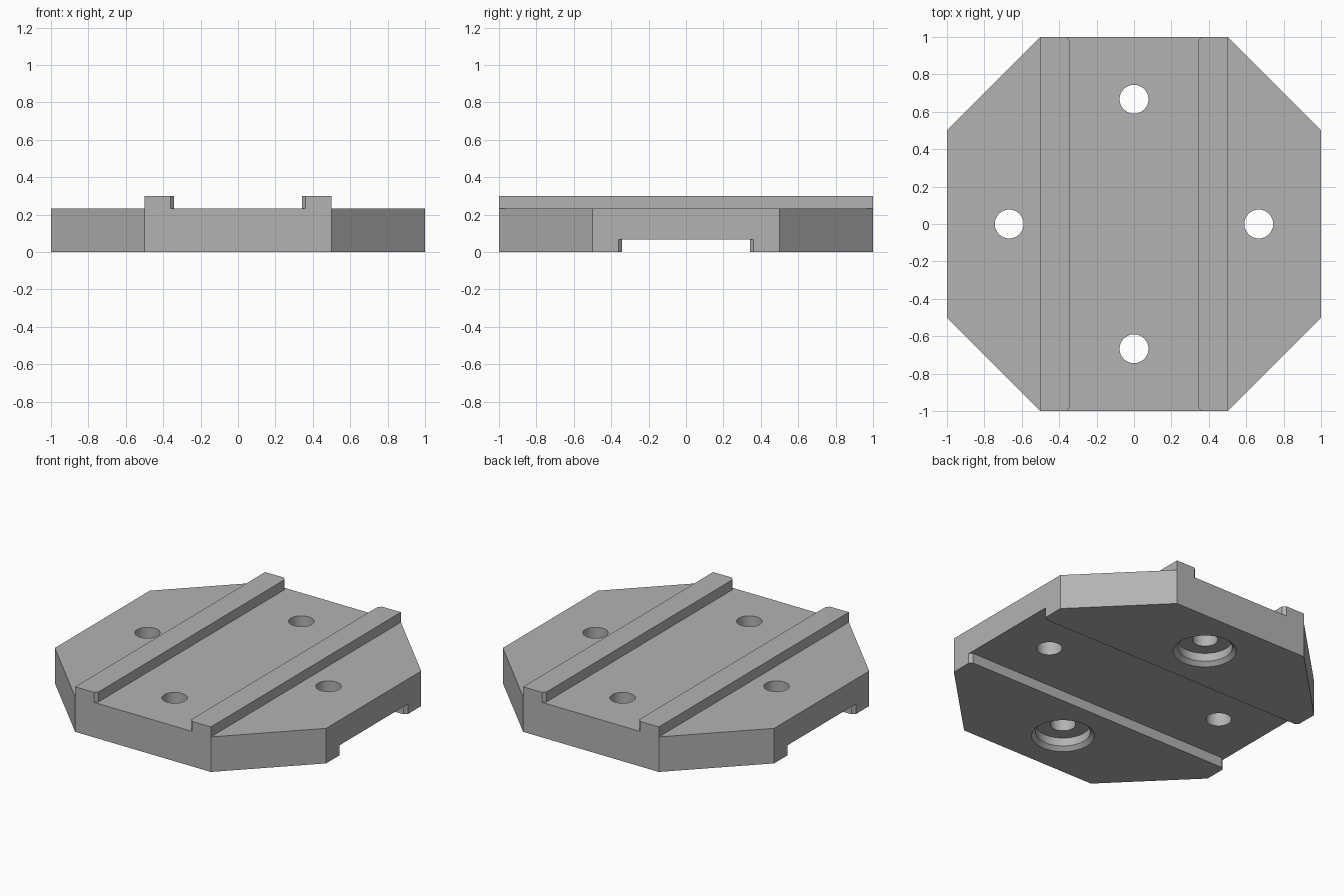
import bpy
from math import cos, sin, tau

default = bpy.data.objects.get("Cube")
if default:
    bpy.data.objects.remove(default)

# Overall sizes
TOP, DECK, SLOT = 0.3, 0.2333, 0.0667      # rail top, deck level, underside slot
EDGE, HALF = 0.5, 0.342                    # rail outer and inner edge
BEVEL = 0.02                               # lead-in at the ends of the slots
HOLE_R, HOLE_AT = 0.077, 0.667

grey = bpy.data.materials.new("plain grey")
grey.use_nodes = True
colour = (0.45, 0.45, 0.45, 1)
grey.diffuse_color = colour
grey.node_tree.nodes["Principled BSDF"].inputs["Base Color"].default_value = colour


def loft(name, rings):
    """Closed solid through rings of equal point count, bottom to top."""
    n = len(rings[0])
    verts = [p for ring in rings for p in ring]
    faces = [tuple(reversed(range(n))),
             tuple(range(len(verts) - n, len(verts)))]
    for r in range(len(rings) - 1):
        for i in range(n):
            j = (i + 1) % n
            faces.append((r * n + i, r * n + j, r * n + n + j, r * n + n + i))
    mesh = bpy.data.meshes.new(name)
    mesh.from_pydata(verts, [], faces)
    mesh.materials.append(grey)
    obj = bpy.data.objects.new(name, mesh)
    bpy.context.collection.objects.link(obj)
    return obj


def prism(name, outline, z0, z1):
    return loft(name, [[(x, y, z) for x, y in outline] for z in (z0, z1)])


def turned(name, x, y, profile, sides=48):
    """Round solid from (radius, height) pairs."""
    return loft(name, [[(x + r * cos(tau * i / sides), y + r * sin(tau * i / sides), z)
                        for i in range(sides)] for r, z in profile])


def cut(target, cutter):
    cutter.hide_render = True
    mod = target.modifiers.new("cut", 'BOOLEAN')
    mod.operation = 'DIFFERENCE'
    mod.solver = 'EXACT'
    mod.object = cutter
    bpy.context.view_layer.objects.active = target
    bpy.ops.object.modifier_apply(modifier=mod.name)
    bpy.data.objects.remove(cutter)


# Octagonal block
octagon = [(EDGE, -1), (1, -EDGE), (1, EDGE), (EDGE, 1),
           (-EDGE, 1), (-1, EDGE), (-1, -EDGE), (-EDGE, -1)]
plate = prism("mounting_plate", octagon, 0, TOP)

# Lower side decks, leaving the two rails standing
for s in (-1, 1):
    a, b = sorted((s * EDGE, s * 1.2))
    cut(plate, prism("deck_cutter", [(a, -1.2), (b, -1.2), (b, 1.2), (a, 1.2)], DECK, 0.5))

# Slot outline along y, widening at both ends
wide = HALF + BEVEL + 0.1
half = [(wide, -1.1), (HALF, BEVEL - 1), (HALF, 1 - BEVEL), (wide, 1.1)]
slot = half + [(-x, y) for x, y in reversed(half)]
cut(plate, prism("rail_slot_cutter", slot, DECK, 0.5))
cut(plate, prism("under_slot_cutter", [(-y, x) for x, y in slot], -0.2, SLOT))

# Four through holes, the front and back ones counterbored from below
for x, y in ((0, 1), (0, -1), (1, 0), (-1, 0)):
    hx, hy = x * HOLE_AT, y * HOLE_AT
    cut(plate, turned("hole_cutter", hx, hy, [(HOLE_R, -0.2), (HOLE_R, 0.5)]))
    if y:
        cut(plate, turned("counterbore_cutter", hx, hy,
                          [(0.215, -0.025), (0.165, 0.025), (0.165, 0.08)]))

bpy.ops.object.select_all(action='DESELECT')
plate.select_set(True)
bpy.context.view_layer.objects.active = plate
bpy.ops.object.shade_smooth_by_angle(angle=0.5)
